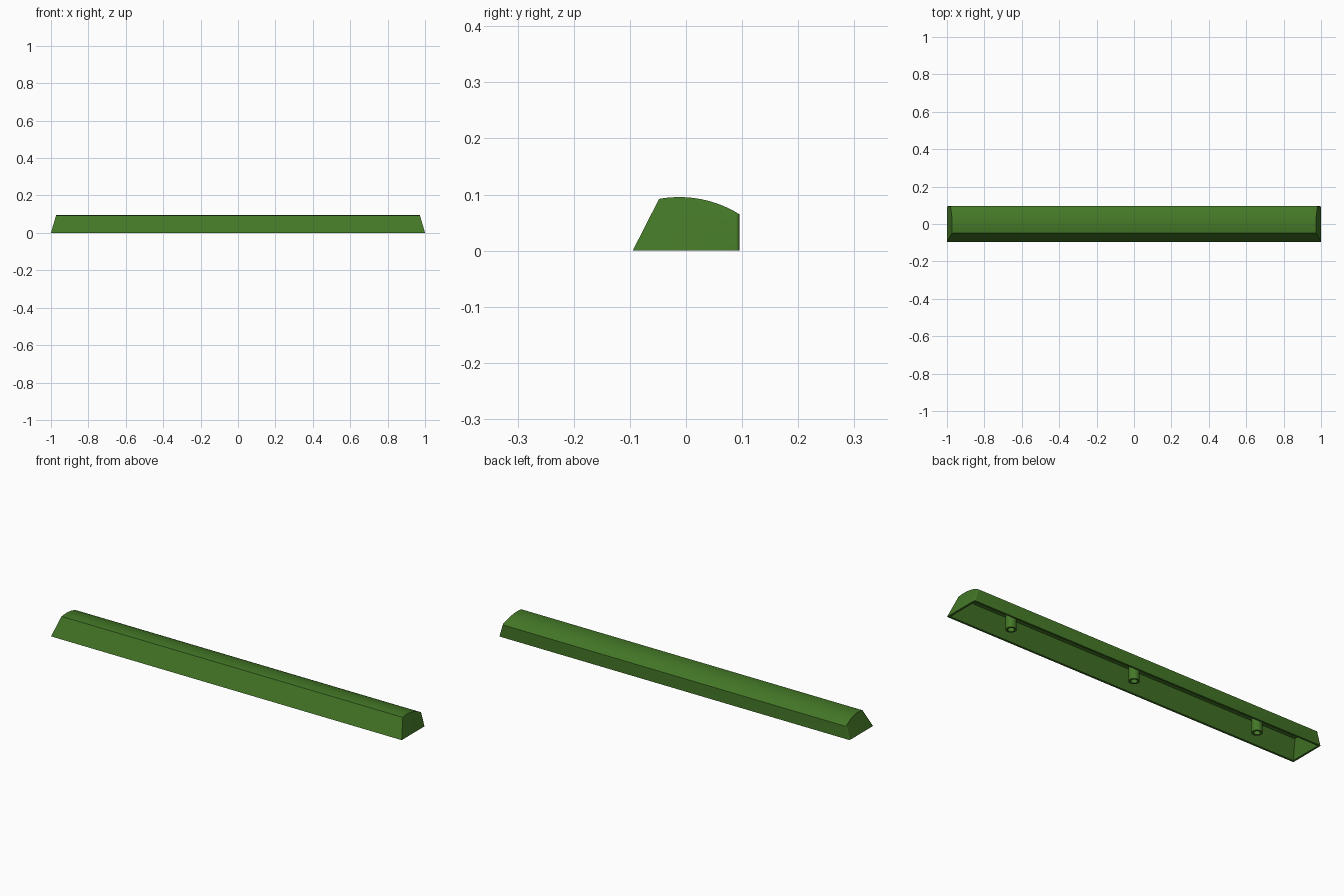
import bpy, bmesh, math

cube = bpy.data.objects.get("Cube")
if cube:
    bpy.data.objects.remove(cube, do_unlink=True)

# Material
green = bpy.data.materials.new("leaf green")
green.use_nodes = True
COLOUR = (0.057, 0.184, 0.02, 1)
green.diffuse_color = COLOUR
green.node_tree.nodes["Principled BSDF"].inputs["Base Color"].default_value = COLOUR

WALL = 0.01
SLOPE = 0.29      # how far the ends lean in per unit of height


def finish(bm, name):
    bmesh.ops.recalc_face_normals(bm, faces=bm.faces)
    mesh = bpy.data.meshes.new(name)
    bm.to_mesh(mesh)
    bm.free()
    obj = bpy.data.objects.new(name, mesh)
    bpy.context.collection.objects.link(obj)
    mesh.materials.append(green)
    bpy.ops.object.select_all(action='DESELECT')
    obj.select_set(True)
    bpy.context.view_layer.objects.active = obj
    bpy.ops.object.shade_smooth_by_angle(angle=math.radians(30))
    return obj


def profile(front, back, top_front, radius, steps=14):
    """Side outline: sloped front, arched top, upright back, open bottom."""
    cy, cz = -0.012, 0.0955 - 0.203
    pts = [(front, 0.0)]
    for i in range(steps + 1):
        y = top_front + (back - top_front) * i / steps
        pts.append((y, cz + math.sqrt(radius ** 2 - (y - cy) ** 2)))
    return pts + [(back, 0.0)]


# Hollow bar: outer and inner skins joined by a rim at the bottom
bm = bmesh.new()


def skin(pts, half):
    sides = [[bm.verts.new((s * (half - SLOPE * z), y, z)) for y, z in pts]
             for s in (-1, 1)]
    a, b = sides
    for i in range(len(pts) - 1):
        bm.faces.new((a[i], a[i + 1], b[i + 1], b[i]))
    for side in sides:
        bm.faces.new(side)
    return [a[0], b[0], b[-1], a[-1]], (a[-2:], b[-2:])


outer, corners = skin(profile(-0.095, 0.095, -0.048, 0.203), 1.0)
inner, _ = skin(profile(-0.095 + WALL * 1.1, 0.095 - WALL, -0.043, 0.203 - WALL),
                1.0 - WALL)
for i in range(4):
    j = (i + 1) % 4
    bm.faces.new((outer[i], outer[j], inner[j], inner[i]))

# Softened upright corners at the back
edges = [bm.edges.get(c) for c in corners]
bmesh.ops.bevel(bm, geom=edges, offset=0.006, segments=4, profile=0.5,
                affect='EDGES')
finish(bm, "bar_shell")


# Hollow pegs hanging from the ceiling of the bar
def tube(name, x, r_out=0.025, r_in=0.016, top=0.087, sides=24):
    bm = bmesh.new()
    rings = []
    for r, z in ((r_out, top), (r_out, 0), (r_in, 0), (r_in, top)):
        rings.append([bm.verts.new((x + r * math.cos(2 * math.pi * k / sides),
                                    r * math.sin(2 * math.pi * k / sides), z))
                      for k in range(sides)])
    for n in range(4):
        p, q = rings[n], rings[(n + 1) % 4]
        for k in range(sides):
            m = (k + 1) % sides
            bm.faces.new((p[k], p[m], q[m], q[k]))
    finish(bm, name)


for name, x in (("right_peg", -0.71), ("middle_peg", 0.0), ("left_peg", 0.71)):
    tube(name, x)
